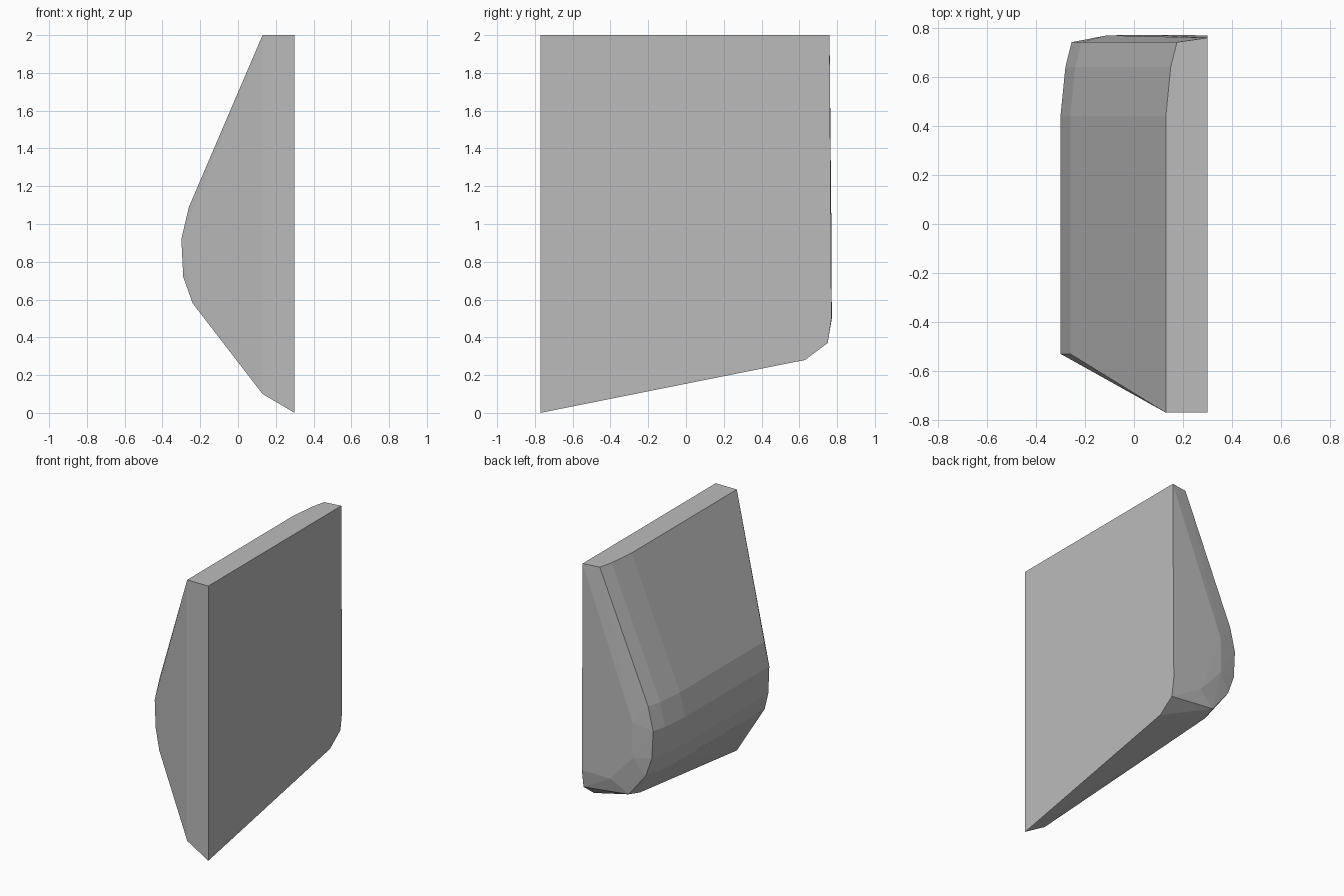
import bpy
import bmesh

if "Cube" in bpy.data.objects:
    bpy.data.objects.remove(bpy.data.objects["Cube"])

# Material
grey = bpy.data.materials.new("plain_grey")
grey.use_nodes = True
grey.diffuse_color = (0.5, 0.5, 0.5, 1)
grey.node_tree.nodes["Principled BSDF"].inputs["Base Color"].default_value = grey.diffuse_color

# Bulging side: each row is (x, z, y of its front end)
rows = [(0.13, 2.0, -0.77), (-0.26, 1.09, -0.53), (-0.30, 0.92, -0.53),
        (-0.29, 0.72, -0.533), (-0.24, 0.58, -0.563)]
# Rounded back end of each row: (y, inward shift)
rounding = [(0.44, 0.0), (0.64, 0.02), (0.742, 0.045)]

points = []
for x, z, front in rows:
    points.append((x, front, z))
    points += [(x + shift, y, z) for y, shift in rounding]

# Flat side outline as (y, z)
flat_side = [(-0.77, 0), (-0.77, 2), (0.76, 2), (0.77, 0.5), (0.75, 0.37), (0.63, 0.28)]
points += [(0.30, y, z) for y, z in flat_side]

# Sloping underside and gently domed back
points += [(0.13, -0.77, 0.10), (-0.08, 0.64, 0.39), (-0.06, 0.745, 0.41),
           (-0.11, 0.77, 0.70), (-0.11, 0.77, 0.95), (0.07, 0.772, 0.50)]

# Wedge block: the convex shell around all the corners
bm = bmesh.new()
for p in points:
    bm.verts.new(p)
hull = bmesh.ops.convex_hull(bm, input=bm.verts)
loose = {v for v in hull["geom_interior"] + hull["geom_unused"]
         if isinstance(v, bmesh.types.BMVert)}
bmesh.ops.delete(bm, geom=list(loose), context="VERTS")
bmesh.ops.dissolve_limit(bm, angle_limit=0.01, verts=bm.verts, edges=bm.edges)
bmesh.ops.recalc_face_normals(bm, faces=bm.faces)

mesh = bpy.data.meshes.new("wedge_block")
bm.to_mesh(mesh)
bm.free()
mesh.materials.append(grey)
block = bpy.data.objects.new("wedge_block", mesh)
bpy.context.collection.objects.link(block)
